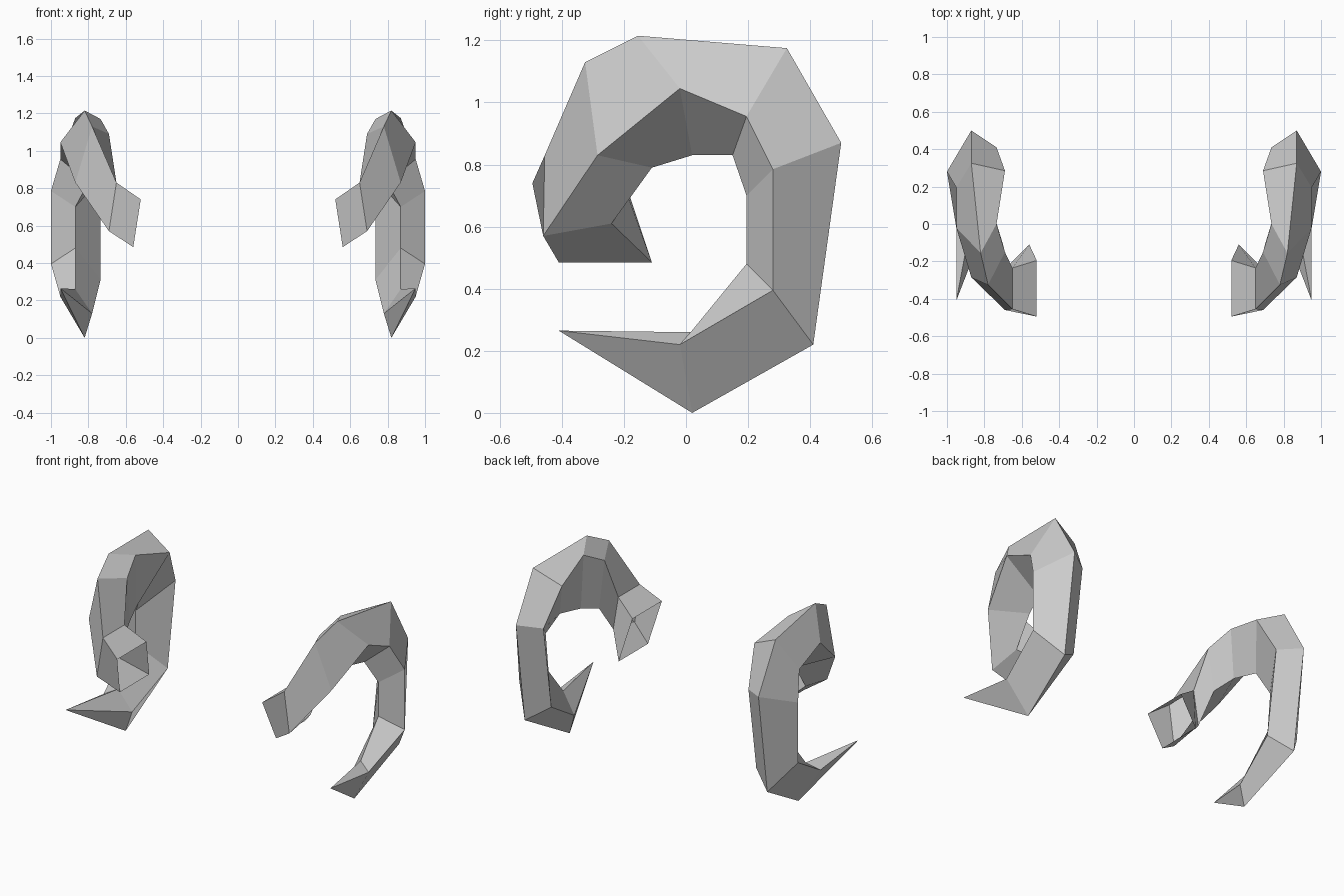
import bpy
import bmesh

# Four-sided sections along the curl, root to tip:
# outer ridge, outward side, inner edge, inward side
SECTIONS = [
    [(.52, -.495, .74), (.56, -.41, .485), (.56, -.11, .485), (.52, -.195, .74)],
    [(.65, -.455, .83), (.69, -.46, .57), (.69, -.24, .61), (.65, -.235, .83)],
    [(.78, -.325, 1.13), (.87, -.285, .83), (.70, -.11, .79), (.69, -.15, 1.09)],
    [(.82, -.155, 1.215), (.95, -.02, 1.045), (.74, .02, .83), (.735, 0, 1.17)],
    [(.87, .325, 1.175), (.95, .195, .955), (.80, .15, .83), (.69, .285, 1.09)],
    [(.87, .50, .87), (1.0, .28, .785), (.87, .195, .70), (.735, .41, .85)],
    [(.87, .41, .22), (1.0, .28, .395), (.87, .195, .48), (.735, .33, .31)],
    [(.82, .02, 0), (.95, -.02, .22), (.87, .015, .26), (.78, .03, .13)],
]
TIP = (.95, -.41, .265)

bm = bmesh.new()
rings = [[bm.verts.new(p) for p in section] for section in SECTIONS]

# Horn wall, open at the root
for a, b in zip(rings, rings[1:]):
    for i in range(4):
        j = (i + 1) % 4
        bm.faces.new((a[i], a[j], b[j], b[i]))

# Pointed tip
tip = bm.verts.new(TIP)
for i in range(4):
    bm.faces.new((rings[-1][i], rings[-1][(i + 1) % 4], tip))

bmesh.ops.recalc_face_normals(bm, faces=bm.faces)
mesh = bpy.data.meshes.new("curled_horns")
bm.to_mesh(mesh)
bm.free()

# Matching horn on the other side
horns = bpy.data.objects.new("curled_horns", mesh)
bpy.context.collection.objects.link(horns)
mirror = horns.modifiers.new("pair", 'MIRROR')
mirror.use_axis = (True, False, False)
mirror.use_mirror_merge = False
